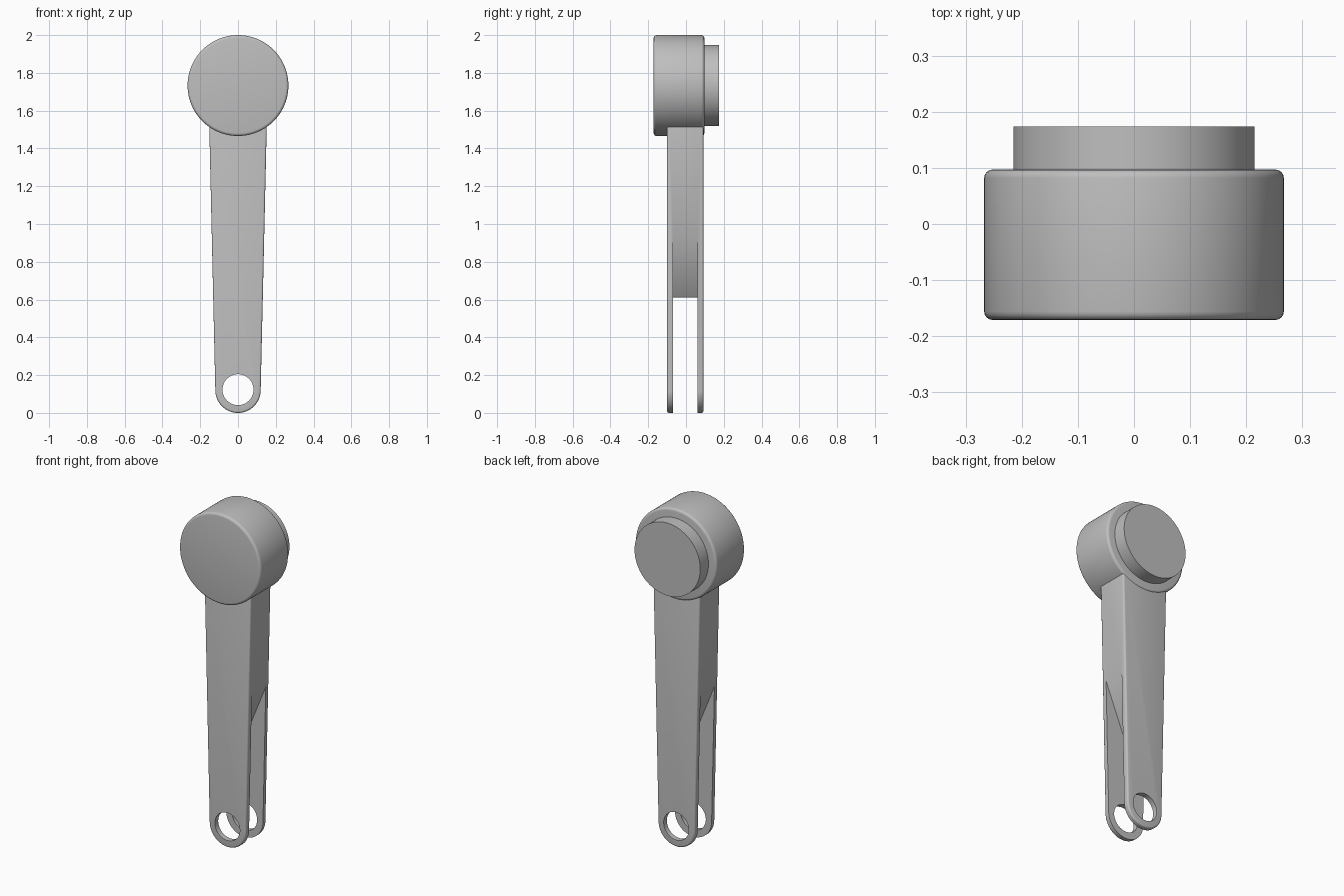
import bpy, bmesh, math

if "Cube" in bpy.data.objects:
    bpy.data.objects.remove(bpy.data.objects["Cube"])

grey = bpy.data.materials.new("plain grey")
grey.use_nodes = True
grey.diffuse_color = (0.52, 0.52, 0.52, 1)
grey.node_tree.nodes["Principled BSDF"].inputs["Base Color"].default_value = (0.52, 0.52, 0.52, 1)


def prism(name, outline, y0, y1):
    """Extrude an outline in the xz plane from y0 to y1."""
    bm = bmesh.new()
    face = bm.faces.new([bm.verts.new((x, y0, z)) for x, z in outline])
    grown = bmesh.ops.extrude_face_region(bm, geom=[face])
    for v in grown["geom"]:
        if isinstance(v, bmesh.types.BMVert):
            v.co.y = y1
    bmesh.ops.recalc_face_normals(bm, faces=bm.faces)
    mesh = bpy.data.meshes.new(name)
    bm.to_mesh(mesh)
    bm.free()
    mesh.materials.append(grey)
    obj = bpy.data.objects.new(name, mesh)
    bpy.context.collection.objects.link(obj)
    return obj


def arc(z, r, start=0, end=360, n=64):
    angles = [math.radians(start + (end - start) * i / n) for i in range(n + (end - start < 360))]
    return [(r * math.cos(a), z + r * math.sin(a)) for a in angles]


def activate(obj):
    bpy.ops.object.select_all(action='DESELECT')
    obj.select_set(True)
    bpy.context.view_layer.objects.active = obj


def round_rims(obj, width):
    activate(obj)
    mod = obj.modifiers.new("rounded rims", 'BEVEL')
    mod.width = width
    mod.segments = 4
    mod.limit_method = 'ANGLE'
    mod.angle_limit = math.radians(60)
    bpy.ops.object.modifier_apply(modifier=mod.name)


def cut(obj, cutter):
    activate(obj)
    mod = obj.modifiers.new("cut", 'BOOLEAN')
    mod.operation = 'DIFFERENCE'
    mod.solver = 'EXACT'
    mod.object = cutter
    bpy.ops.object.modifier_apply(modifier=mod.name)
    bpy.data.objects.remove(cutter)


def smooth(obj):
    activate(obj)
    bpy.ops.object.shade_smooth_by_angle(angle=math.radians(30))


# Round head with softened rims, and the sharp-edged boss behind it
HEAD_Z = 1.733
head = prism("head", arc(HEAD_Z, 0.267, n=96), -0.171, 0.097)
round_rims(head, 0.015)
boss = prism("back_boss", arc(HEAD_Z, 0.215, n=96), 0.08, 0.174)

# Tapered arm with a rounded lower end
arm = prism("forked_arm", arc(0.12, 0.12, 180, 360, 40) + [(0.154, 1.6), (-0.154, 1.6)], -0.1, 0.092)
round_rims(arm, 0.01)

# Fork slot, leaving a wedge-shaped web between the two plates
half = [(0.3, -0.1), (0.3, 1.318), (0.014, 0.62), (0.007, 0.612)]
slot = half + [(0, 0.61)] + [(-x, z) for x, z in reversed(half)]
cut(arm, prism("slot_cutter", slot, -0.068, 0.062))

# Pin hole through both plates
cut(arm, prism("hole_cutter", arc(0.123, 0.082), -0.3, 0.3))

for part in (head, boss, arm):
    smooth(part)
